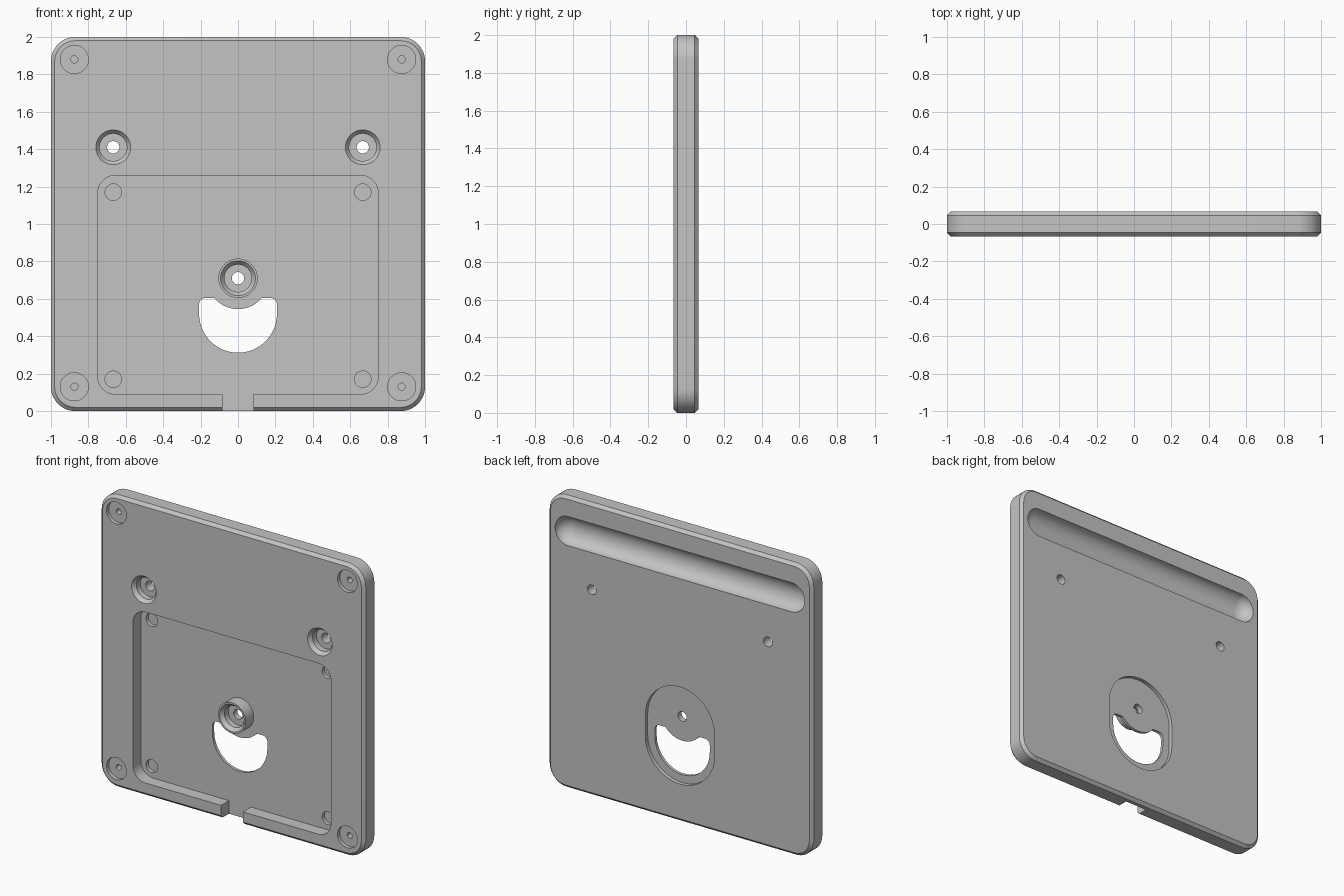
import bpy, bmesh
from math import cos, sin, radians, pi
from mathutils import Matrix

cube = bpy.data.objects.get("Cube")
if cube:
    bpy.data.objects.remove(cube, do_unlink=True)

grey = bpy.data.materials.new("plain grey")
grey.use_nodes = True
colour = (0.55, 0.55, 0.55, 1)
grey.diffuse_color = colour
grey.node_tree.nodes["Principled BSDF"].inputs["Base Color"].default_value = colour

FRONT, BACK, FLOOR = -0.066, 0.066, 0.02
OUT = 0.1  # cutter overshoot beyond the plate


def arc(cx, cz, r, a0, a1, n=12):
    angles = [radians(a0 + (a1 - a0) * i / n) for i in range(n + 1)]
    return [(cx + r * cos(a), cz + r * sin(a)) for a in angles]


def circle(cx, cz, r, n=48):
    return arc(cx, cz, r, 0, 360, n)[:-1]


def rounded_rect(x, z0, z1, r):
    return (arc(x - r, z1 - r, r, 0, 90) + arc(r - x, z1 - r, r, 90, 180)
            + arc(r - x, z0 + r, r, 180, 270) + arc(x - r, z0 + r, r, 270, 360))


def finish(name, bm):
    bmesh.ops.recalc_face_normals(bm, faces=bm.faces)
    mesh = bpy.data.meshes.new(name)
    bm.to_mesh(mesh)
    bm.free()
    mesh.materials.append(grey)
    ob = bpy.data.objects.new(name, mesh)
    bpy.context.collection.objects.link(ob)
    return ob


def loft(name, *sections):
    """Join outlines in the xz plane, each placed at its own depth y."""
    bm = bmesh.new()
    rings = [[bm.verts.new((x, y, z)) for x, z in pts] for pts, y in sections]
    for a, b in zip(rings, rings[1:]):
        for i in range(len(a)):
            bm.faces.new((a[i - 1], a[i], b[i], b[i - 1]))
    bm.faces.new(rings[0])
    bm.faces.new(rings[-1])
    return finish(name, bm)


def turned(name, x, z, *steps):
    return loft(name, *[(circle(x, z, r), y) for r, y in steps])


def combine(tool, operation="DIFFERENCE"):
    tool.hide_render = True
    mod = plate.modifiers.new(tool.name, "BOOLEAN")
    mod.operation, mod.solver, mod.object = operation, "EXACT", tool
    bpy.context.view_layer.objects.active = plate
    bpy.ops.object.modifier_apply(modifier=mod.name)
    bpy.data.objects.remove(tool, do_unlink=True)


# Chamfered plate
C = 0.02
full = rounded_rect(1, 0, 2, 0.13)
inner = rounded_rect(1 - C, C, 2 - C, 0.13 - C)
plate = loft("mounting_plate", (inner, FRONT), (full, FRONT + C),
             (full, BACK - C), (inner, BACK))

# Front pocket and cable notch
pocket = rounded_rect(0.75, 0.09, 1.26, 0.095)
combine(loft("pocket", (pocket, -OUT), (pocket, FLOOR)))
notch = [(-0.083, -OUT), (0.083, -OUT), (0.083, 0.15), (-0.083, 0.15)]
combine(loft("notch", (notch, -OUT), (notch, FLOOR)))

# Central boss
combine(turned("boss", 0, 0.71, (0.105, FRONT), (0.105, FLOOR + 0.008)), "UNION")

# Rear oval recess
oval = arc(0, 0.66, 0.262, 0, 180, 32) + arc(0, 0.52, 0.262, 180, 360, 32)
combine(loft("oval_recess", (oval, FLOOR + 0.02), (oval, OUT)))

# Crescent opening
crescent = (arc(0, 0.52, 0.208, 180, 360, 32) + arc(0.173, 0.57, 0.035, 0, 90)
            + arc(0, 0.71, 0.165, -39.5, -140.5, 20) + arc(-0.173, 0.57, 0.035, 90, 180))
combine(loft("crescent", (crescent, -OUT), (crescent, OUT)))

# Countersunk through holes
for x, z in ((-0.667, 1.41), (0.667, 1.41), (0, 0.71)):
    combine(turned("screw_hole", x, z, (0.097, FRONT - 0.005), (0.073, FRONT + 0.025),
                   (0.073, 0), (0.033, 0), (0.033, OUT)))

# Corner recesses with pilot holes, and shallow pads in the pocket
for side in (-1, 1):
    for z in (0.13, 1.88):
        combine(turned("corner_recess", side * 0.875, z, (0.075, -OUT), (0.075, FRONT + 0.025),
                       (0.019, FRONT + 0.025), (0.019, 0)))
    for z in (0.17, 1.17):
        combine(turned("pad_recess", side * 0.667, z, (0.044, 0), (0.044, FLOOR + 0.025)))

# Rear finger groove: a stretched ball
bm = bmesh.new()
bmesh.ops.create_uvsphere(bm, u_segments=48, v_segments=23, radius=0.1,
                          matrix=Matrix.Rotation(pi / 2, 4, "Y"))
for v in bm.verts:
    v.co.x += 0.845 if v.co.x > 0 else -0.845
    v.co.y = v.co.y * 0.85 + BACK
    v.co.z += 1.763
combine(finish("finger_groove", bm))

# Smooth curved walls, keep edges sharp
bpy.ops.object.select_all(action="DESELECT")
plate.select_set(True)
bpy.context.view_layer.objects.active = plate
bpy.ops.object.shade_smooth_by_angle(angle=radians(30))
